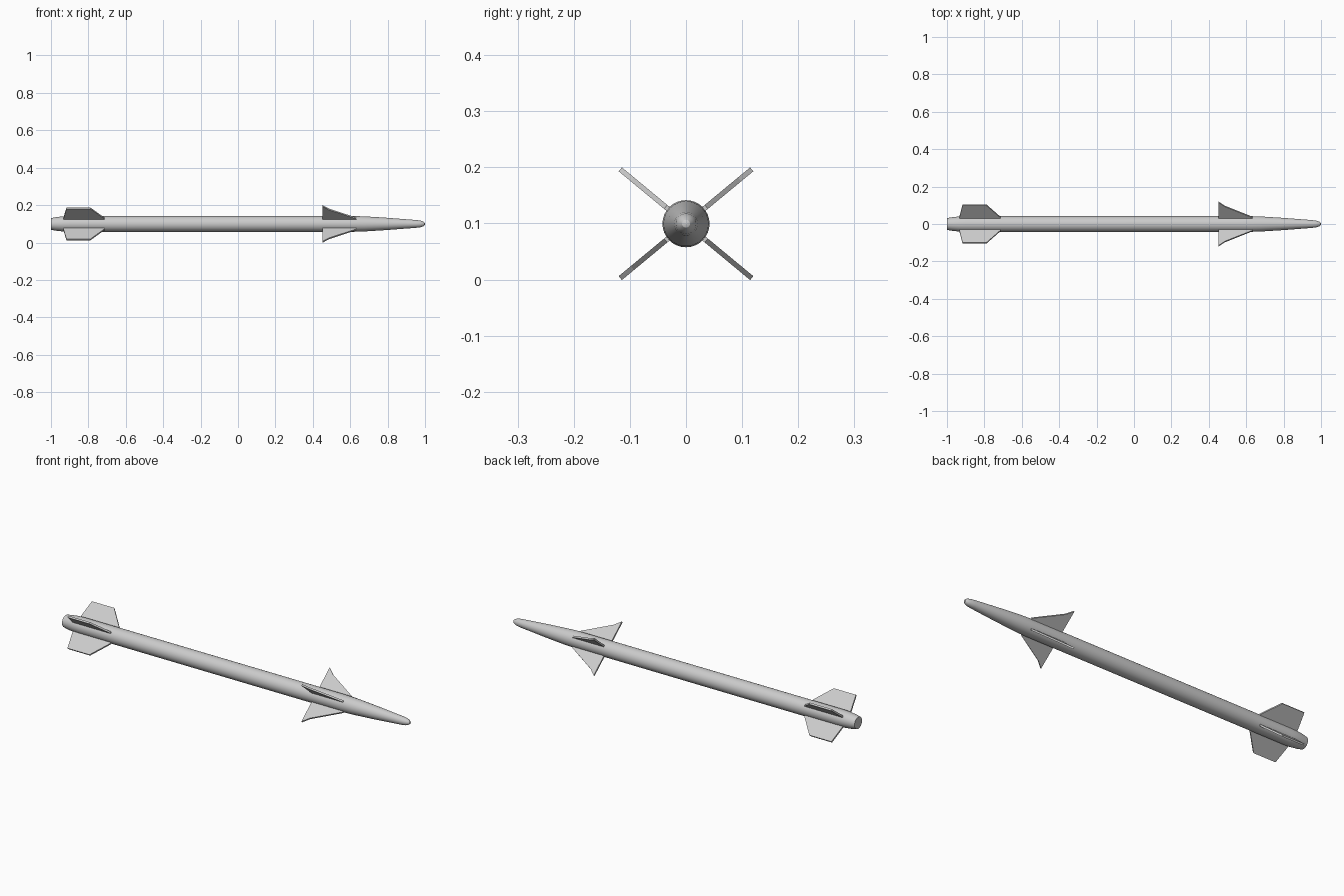
import bpy, bmesh, math

if "Cube" in bpy.data.objects:
    bpy.data.objects.remove(bpy.data.objects["Cube"])

CZ = 0.0995         # height of the body axis
ANGLE = 39.6        # fin angle above horizontal, degrees
SIDES = 32


def make_object(name, bm):
    bmesh.ops.recalc_face_normals(bm, faces=bm.faces)
    mesh = bpy.data.meshes.new(name)
    bm.to_mesh(mesh)
    bm.free()
    obj = bpy.data.objects.new(name, mesh)
    bpy.context.collection.objects.link(obj)
    obj.location.z = CZ
    return obj


def lathe_x(name, profile):
    """Turn (x, radius) pairs around the x axis, with closed ends."""
    bm = bmesh.new()
    rings = []
    for x, r in profile:
        rings.append([bm.verts.new((x, r * math.cos(2 * math.pi * i / SIDES),
                                    r * math.sin(2 * math.pi * i / SIDES)))
                      for i in range(SIDES)])
    for a, b in zip(rings, rings[1:]):
        for i in range(SIDES):
            j = (i + 1) % SIDES
            bm.faces.new((a[i], a[j], b[j], b[i]))
    bm.faces.new(rings[0])
    bm.faces.new(rings[-1])
    return make_object(name, bm)


def fin(name, outline, angle, thick=0.009):
    """Plate from (x, distance from axis) outline, rolled around the x axis."""
    bm = bmesh.new()
    face = bm.faces.new([bm.verts.new((x, r, -thick / 2)) for x, r in outline])
    ext = bmesh.ops.extrude_face_region(bm, geom=[face])
    bmesh.ops.translate(bm, vec=(0, 0, thick),
                        verts=[v for v in ext["geom"] if isinstance(v, bmesh.types.BMVert)])
    obj = make_object(name, bm)
    obj.rotation_euler.x = math.radians(angle)
    return obj


# Body tube with tapered tail and rounded nose
body = lathe_x("body", [(-1.0, 0.031), (-0.975, 0.036), (-0.93, 0.041), (-0.90, 0.042),
                        (0.62, 0.042), (0.68, 0.040), (0.80, 0.0325), (0.95, 0.021),
                        (0.975, 0.018), (0.99, 0.013), (0.998, 0.007), (1.0, 0.002)])
bpy.context.view_layer.objects.active = body
body.select_set(True)
bpy.ops.object.shade_smooth_by_angle(angle=math.radians(30))

# Four tail fins and four swept front fins in a flattened X
tail = [(-0.933, 0.035), (-0.933, 0.050), (-0.917, 0.132), (-0.789, 0.132),
        (-0.714, 0.047), (-0.714, 0.035)]
front = [(0.452, 0.035), (0.452, 0.152), (0.485, 0.124), (0.634, 0.047), (0.634, 0.035)]
for i, a in enumerate((ANGLE, 180 - ANGLE, 180 + ANGLE, -ANGLE), 1):
    fin(f"tail_fin_{i}", tail, a)
    fin(f"front_fin_{i}", front, a)
